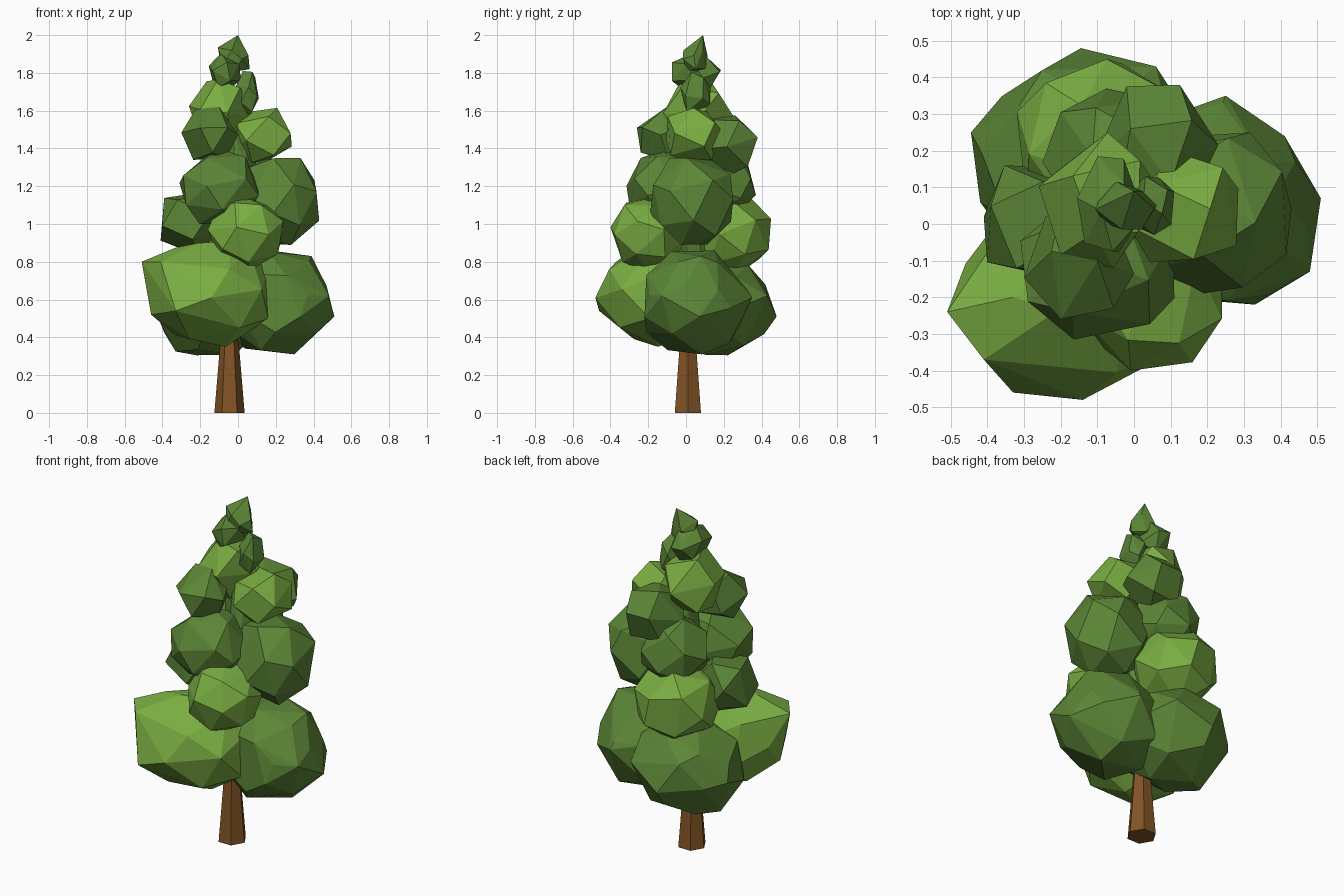
import bpy, bmesh, math, random
from mathutils import Vector, Euler

if "Cube" in bpy.data.objects:
    bpy.data.objects.remove(bpy.data.objects["Cube"])

random.seed(4)

def material(name, rgb):
    m = bpy.data.materials.new(name)
    m.diffuse_color = (*rgb, 1)
    m.use_nodes = True
    m.node_tree.nodes["Principled BSDF"].inputs["Base Color"].default_value = m.diffuse_color
    return m

DARK = material("dark green", (0.105, 0.235, 0.037))
LIGHT = material("light green", (0.195, 0.42, 0.055))
BARK = material("bark brown", (0.22, 0.088, 0.018))

def finish(bm, name, mat):
    bmesh.ops.recalc_face_normals(bm, faces=bm.faces)
    me = bpy.data.meshes.new(name)
    bm.to_mesh(me)
    bm.free()
    me.materials.append(mat)
    ob = bpy.data.objects.new(name, me)
    bpy.context.collection.objects.link(ob)

def clump(name, centre, half, mat, corners=()):
    """Faceted leaf clump: hull of jittered points fitted to a box, plus jutting corners."""
    n = 24 if max(half) > 0.25 else 20 if max(half) > 0.185 else 13
    rot = Euler([random.uniform(0, 6.28) for _ in range(3)]).to_matrix()
    pts = []
    for i in range(n):
        z = 1 - (2 * i + 1) / n
        a = i * math.pi * (3 - math.sqrt(5))
        s = math.sqrt(1 - z * z)
        p = Vector((s * math.cos(a), s * math.sin(a), z))
        p += Vector([random.uniform(-0.1, 0.1) for _ in range(3)])
        pts.append(rot @ p.normalized())
    lo = [min(p[k] for p in pts) for k in range(3)]
    hi = [max(p[k] for p in pts) for k in range(3)]
    bm = bmesh.new()
    for p in pts:
        bm.verts.new([centre[k] + half[k] * (2 * (p[k] - lo[k]) / (hi[k] - lo[k]) - 1)
                      for k in range(3)])
    for c in corners:
        bm.verts.new(c)
    bmesh.ops.convex_hull(bm, input=bm.verts)
    loose = [v for v in bm.verts if not v.link_faces]
    bmesh.ops.delete(bm, geom=loose, context='VERTS')
    bmesh.ops.dissolve_limit(bm, angle_limit=math.radians(10), verts=bm.verts, edges=bm.edges)
    finish(bm, name, mat)

# trunk: tapered hexagon
bm = bmesh.new()
rings = []
for r, z in ((0.08, 0), (0.045, 0.42), (0.03, 0.8)):
    rings.append([bm.verts.new((-0.045 + r * math.cos(k * math.pi / 3),
                                0.01 + r * math.sin(k * math.pi / 3), z)) for k in range(6)])
for a, b in zip(rings, rings[1:]):
    for k in range(6):
        bm.faces.new((a[k], a[(k + 1) % 6], b[(k + 1) % 6], b[k]))
bm.faces.new(rings[0])
bm.faces.new(rings[-1])
finish(bm, "trunk", BARK)

# big bottom clumps with their outermost corners
clump("leaves_low_front", (-0.15, -0.165, 0.625), (0.31, 0.28, 0.275), LIGHT,
      [(-0.51, -0.24, 0.80), (-0.46, -0.22, 0.52), (-0.33, -0.46, 0.54), (-0.14, -0.48, 0.61),
       (-0.41, -0.37, 0.80), (-0.04, -0.20, 0.905), (-0.33, -0.20, 0.875)])
clump("leaves_low_right", (0.20, 0.06, 0.585), (0.27, 0.27, 0.275), DARK,
      [(0.51, 0.07, 0.51), (0.48, -0.13, 0.62), (0.39, 0.08, 0.83), (0.33, -0.22, 0.51),
       (0.44, 0.17, 0.65), (0.25, 0.35, 0.61), (0.32, 0.05, 0.33)])
clump("leaves_low_back", (-0.13, 0.165, 0.57), (0.285, 0.275, 0.265), DARK,
      [(-0.145, 0.48, 0.51), (-0.445, 0.25, 0.56), (0.06, 0.43, 0.62), (-0.42, 0.06, 0.50),
       (-0.25, 0.42, 0.68), (-0.33, 0.15, 0.325)])

# leaf clumps from the middle up: centre, half sizes, colour
CLUMPS = [
    ("mid_front", (0.04, -0.20, 0.95), (0.20, 0.20, 0.20), LIGHT),
    ("mid_back", (-0.09, 0.22, 0.94), (0.23, 0.23, 0.22), LIGHT),
    ("mid_left", (-0.25, 0.01, 1.0), (0.16, 0.15, 0.16), DARK),
    ("mid_right", (0.21, 0.03, 1.12), (0.22, 0.22, 0.23), DARK),
    ("upper_front", (-0.10, -0.12, 1.20), (0.21, 0.195, 0.20), DARK),
    ("upper_back", (-0.06, 0.18, 1.22), (0.19, 0.19, 0.19), DARK),
    ("high_back", (0.06, 0.22, 1.41), (0.17, 0.16, 0.165), DARK),
    ("high_front", (-0.15, -0.11, 1.48), (0.15, 0.15, 0.14), DARK),
    ("high_right", (0.135, 0.05, 1.47), (0.15, 0.155, 0.145), LIGHT),
    ("crown_light", (-0.09, 0.065, 1.595), (0.17, 0.185, 0.17), LIGHT),
    ("crown_right", (0.05, 0.05, 1.69), (0.06, 0.08, 0.12), DARK),
    ("crown_dark", (-0.07, 0.055, 1.81), (0.085, 0.13, 0.095), DARK),
    ("core", (-0.01, 0.05, 1.15), (0.11, 0.11, 0.42), DARK),
]
for name, c, h, mat in CLUMPS:
    clump("leaves_" + name, c, h, mat)
clump("leaves_top", (-0.02, 0.05, 1.88), (0.075, 0.065, 0.075), DARK,
      [(0.0, 0.09, 2.0), (-0.106, 0.04, 1.935), (0.062, 0.05, 1.82)])
